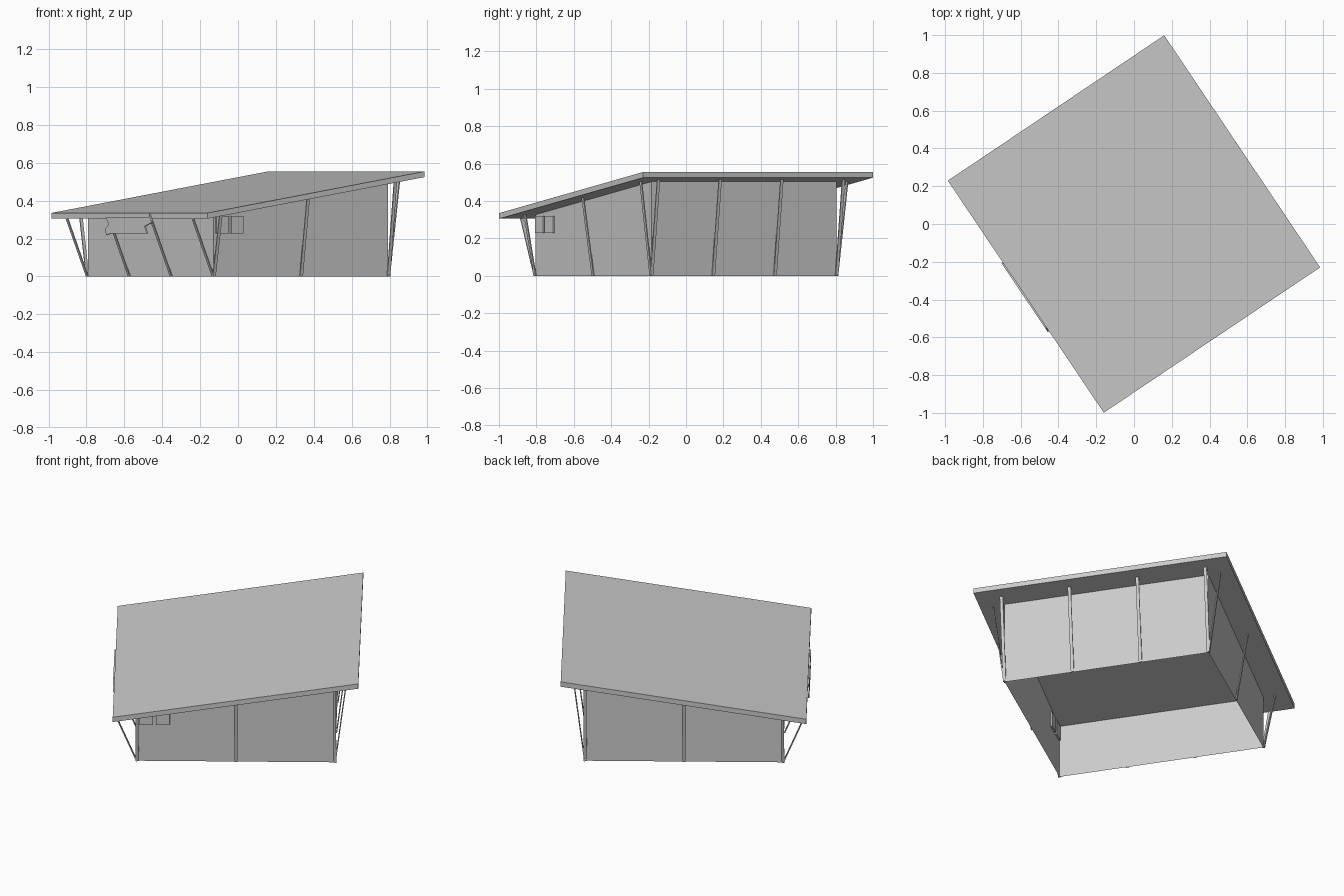
import bpy, bmesh, math
from mathutils import Vector

if "Cube" in bpy.data.objects:
    bpy.data.objects.remove(bpy.data.objects["Cube"])

YAW = math.radians(33.9)          # whole building is turned about z
WX, WY = 0.555, 0.596             # wall half sizes
RX, RY = 0.69, 0.74               # roof half sizes
THICK = 0.03


def underside(x):
    """Height of the sloping roof underside."""
    return 0.415 + 0.159 * x


def make(name, verts, faces):
    bm = bmesh.new()
    vs = [bm.verts.new(v) for v in verts]
    for f in faces:
        bm.faces.new([vs[i] for i in f])
    bmesh.ops.recalc_face_normals(bm, faces=bm.faces)
    mesh = bpy.data.meshes.new(name)
    bm.to_mesh(mesh)
    bm.free()
    ob = bpy.data.objects.new(name, mesh)
    bpy.context.collection.objects.link(ob)
    ob.rotation_euler.z = YAW
    return ob


def prism(name, loop, offset):
    """Solid swept from a loop of points along an offset."""
    n = len(loop)
    a = [Vector(p) for p in loop]
    verts = a + [p + Vector(offset) for p in a]
    faces = [range(n), range(n, 2 * n)]
    faces += [(i, (i + 1) % n, (i + 1) % n + n, i + n) for i in range(n)]
    return make(name, verts, faces)


def post(name, foot, lean, w=0.018, t=0.006):
    """Flat leaning strut from the wall foot to the roof underside."""
    foot, lean = Vector(foot), Vector(lean)
    out = lean.normalized()
    side = Vector((-out.y, out.x, 0))
    top = foot + lean
    loop = []
    for p, high in ((foot, False), (top, True)):
        for s, o in ((-1, 0), (1, 0), (1, 1), (-1, 1)):
            q = p + side * (s * w / 2) + out * (o * t)
            q.z = underside(q.x) if high else 0
            loop.append(q)
    make(name, loop, [(0, 1, 2, 3), (4, 5, 6, 7)] +
         [(i, (i + 1) % 4, (i + 1) % 4 + 4, i + 4) for i in range(4)])


# Mono-pitch roof slab
prism("roof", [(x, y, underside(x)) for x, y in
               ((-RX, -RY), (RX, -RY), (RX, RY), (-RX, RY))], (0, 0, THICK))

# Walls, open at the bottom
plan = [(-WX, -WY), (WX, -WY), (WX, WY), (-WX, WY)]
make("walls", [(x, y, 0) for x, y in plan] + [(x, y, underside(x)) for x, y in plan],
     [(i, (i + 1) % 4, (i + 1) % 4 + 4, i + 4) for i in range(4)])

# Leaning posts: four on the low and high walls, three on each side
for i in range(4):
    y = WY * (2 * i / 3 - 1)
    post(f"low_post_{i}", (-WX, y, 0), (-0.129, 0, 0))
    post(f"high_post_{i}", (WX, y, 0), (0.065, 0, 0))
for s in (-1, 1):
    for i in (-1, 0, 1):
        post(f"side_post_{s}_{i}", (i * WX, s * WY, 0), (0, s * 0.065, 0))

# Shaped plaque hung on the low roof edge
outline = [(0.215, 0.31), (-0.19, 0.31), (-0.2, 0.33), (-0.22, 0.285), (-0.155, 0.265),
           (-0.175, 0.226), (0.17, 0.226), (0.21, 0.22), (0.22, 0.25), (0.185, 0.275)]
prism("plaque", [(-RX - 0.008, y, z) for y, z in outline], (0.008, 0, 0))

# Two small panels set through the side wall near the low corner
for i, x in enumerate((-0.545, -0.45)):
    prism(f"wall_panel_{i}", [(x, -WY - 0.012, 0.228), (x + 0.078, -WY - 0.012, 0.228),
                              (x + 0.078, -WY - 0.012, 0.32), (x, -WY - 0.012, 0.32)],
          (0, 0.022, 0))
